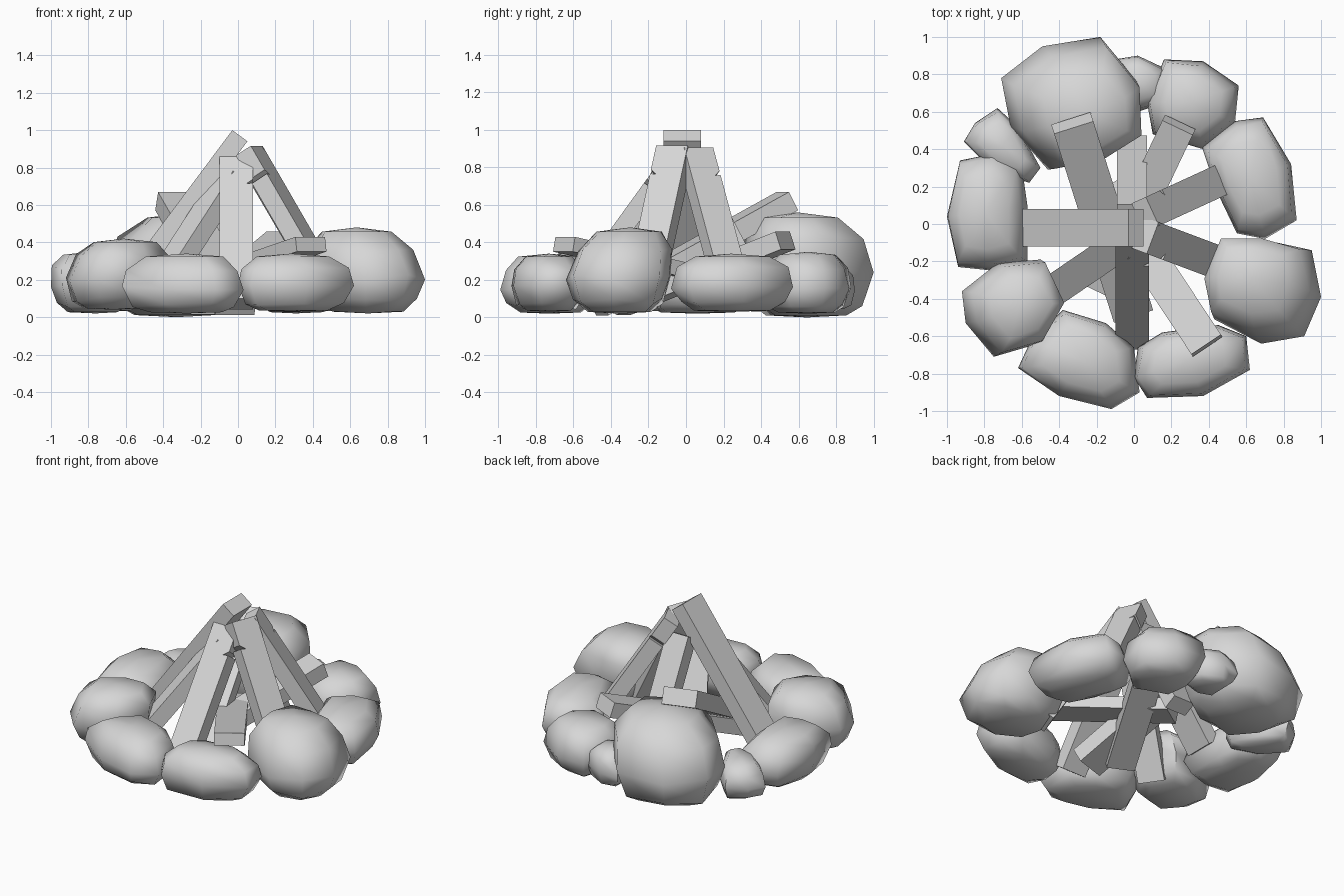
import bpy, bmesh, random
from mathutils import Vector

random.seed(4)
cube = bpy.data.objects.get("Cube")
if cube:
    bpy.data.objects.remove(cube)

COLOUR = (0.68, 0.68, 0.68, 1)
grey = bpy.data.materials.new("plain grey")
grey.use_nodes = True
grey.diffuse_color = COLOUR
grey.node_tree.nodes["Principled BSDF"].inputs["Base Color"].default_value = COLOUR


def finish(name, bm, smooth=False):
    """Turn a bmesh into a named object with outward normals."""
    bmesh.ops.recalc_face_normals(bm, faces=bm.faces)
    mesh = bpy.data.meshes.new(name)
    bm.to_mesh(mesh)
    bm.free()
    mesh.materials.append(grey)
    obj = bpy.data.objects.new(name, mesh)
    bpy.context.collection.objects.link(obj)
    if smooth:
        bpy.ops.object.select_all(action="DESELECT")
        obj.select_set(True)
        bpy.context.view_layer.objects.active = obj
        bpy.ops.object.shade_smooth_by_angle(angle=1.2)


# Height fraction and width of each ring of a stone, from bottom to top
STONE_RINGS = [(0.02, 0.6), (0.14, 0.85), (0.42, 1.0), (0.74, 0.91), (0.95, 0.62)]


def stone(name, low, high, outline, lean=(0, 0)):
    """Rounded low-poly boulder; the plan outline is in hundredths, the top leans."""
    bm = bmesh.new()
    points = [Vector((x, y, 0)) / 100 for x, y in outline]
    centre = sum(points, Vector()) / len(points)
    height = high - low
    shift = Vector((*lean, 0))
    rings = []
    for level, width in STONE_RINGS:
        ring = []
        for p in points:
            wobble = 0 if width == 1 else random.uniform(-0.03, 0.03)
            co = centre.lerp(p, width + wobble) + shift * max(0, level - 0.42) / 0.53
            lift = random.uniform(-0.04, 0.04) if 0.1 < level < 0.9 else 0
            co.z = low + height * (level + lift)
            ring.append(bm.verts.new(co))
        rings.append(ring)
    count = len(points)
    for lower, upper in zip(rings, rings[1:]):
        for i in range(count):
            j = (i + 1) % count
            bm.faces.new((lower[i], lower[j], upper[j], upper[i]))
    # Slightly domed caps
    for ring, tip_co in ((rings[0], centre), (rings[-1], centre + shift)):
        tip = bm.verts.new((tip_co.x, tip_co.y, low if ring is rings[0] else high))
        for i in range(count):
            bm.faces.new((ring[i], ring[(i + 1) % count], tip))
    finish(name, bm, smooth=True)


def log(name, top, foot, width=0.18, thick=0.1, notch=0):
    """Squared log between two points, with an optional split in one edge."""
    top, foot = Vector(top), Vector(foot)
    along = (foot - top).normalized()
    side = along.cross(Vector((0, 0, 1))).normalized()
    up = side.cross(along)
    length, half = (foot - top).length, width / 2
    profile = [(0, -half), (0, half)]
    if notch:
        profile += [(0.15, half), (0.18, half * 0.6), (0.175, half)]
    profile += [(length, half), (length, -half)]
    bm = bmesh.new()
    verts = [bm.verts.new(top + along * u + side * v * (notch or 1) - up * thick / 2)
             for u, v in profile]
    face = bm.faces.new(verts)
    result = bmesh.ops.extrude_face_region(bm, geom=[face])
    moved = [g for g in result["geom"] if isinstance(g, bmesh.types.BMVert)]
    bmesh.ops.translate(bm, verts=moved, vec=up * thick)
    finish(name, bm)


# Ring of stones
stone("back_large_stone", 0.0, 0.56, [(-71, 78), (-49, 95), (-18, 100), (1, 77),
                                      (3, 49), (-18, 36), (-46, 29), (-66, 52)],
      lean=(0.07, -0.05))
stone("back_small_stone", 0.04, 0.28, [(-10, 88), (2, 90), (17, 83), (17, 65),
                                       (2, 60), (-10, 65)])
stone("back_left_stone", 0.02, 0.35, [(16, 88), (37, 87), (56, 74), (54, 54),
                                      (37, 40), (10, 48), (7, 65)])
stone("left_stone", 0.03, 0.34, [(36, 42), (54, 55), (69, 57), (84, 32), (87, 2),
                                 (70, -8), (55, -5), (44, 18)])
stone("front_left_stone", 0.02, 0.48, [(48, -8), (72, -9), (95, -14), (100, -39),
                                       (91, -60), (68, -64), (43, -51), (39, -32)],
      lean=(-0.06, 0.05))
stone("front_long_stone_left", 0.03, 0.34, [(2, -66), (15, -58), (45, -54), (60, -60),
                                            (62, -78), (37, -92), (7, -93), (0, -82)])
stone("front_long_stone_right", 0.02, 0.34, [(-38, -46), (-15, -53), (0, -66), (3, -90),
                                             (-12, -99), (-40, -92), (-62, -77), (-55, -62)])
stone("front_right_stone", 0.04, 0.42, [(-92, -36), (-73, -21), (-50, -19), (-39, -42),
                                        (-51, -64), (-75, -71), (-90, -53)],
      lean=(0.06, 0))
stone("right_stone", 0.02, 0.35, [(-93, 34), (-73, 38), (-60, 31), (-57, 10),
                                  (-57, -20), (-75, -25), (-94, -23), (-100, 4)],
      lean=(-0.03, 0))
stone("back_right_small_stone", 0.03, 0.27, [(-91, 44), (-85, 54), (-73, 62), (-62, 52),
                                             (-50, 30), (-56, 22), (-75, 28)])

# Logs leaning together at the peak
log("tall_right_log", (0.01, -0.02, 0.97), (-0.58, -0.02, 0.18), width=0.2)
log("front_log", (-0.01, -0.08, 0.83), (-0.01, -0.63, 0.07), notch=-1)
log("left_front_log", (0.06, -0.06, 0.89), (0.54, -0.24, 0.06), notch=1)
log("left_back_log", (0.06, 0.05, 0.88), (0.54, 0.27, 0.06), width=0.17, notch=-1)
log("back_log", (-0.01, 0.06, 0.78), (-0.01, 0.43, 0.07), width=0.16)
log("right_front_log", (-0.04, -0.09, 0.75), (-0.48, -0.39, 0.07), width=0.17)

# Logs lying across the fire
log("fallen_front_log", (0.39, -0.65, 0.39), (-0.16, 0.18, 0.2), width=0.19, thick=0.08)
log("fallen_back_right_log", (-0.33, 0.54, 0.62), (-0.01, -0.47, 0.06), width=0.22, thick=0.11)
log("fallen_back_left_log", (0.24, 0.53, 0.41), (-0.18, -0.35, 0.06), width=0.18, thick=0.1)
